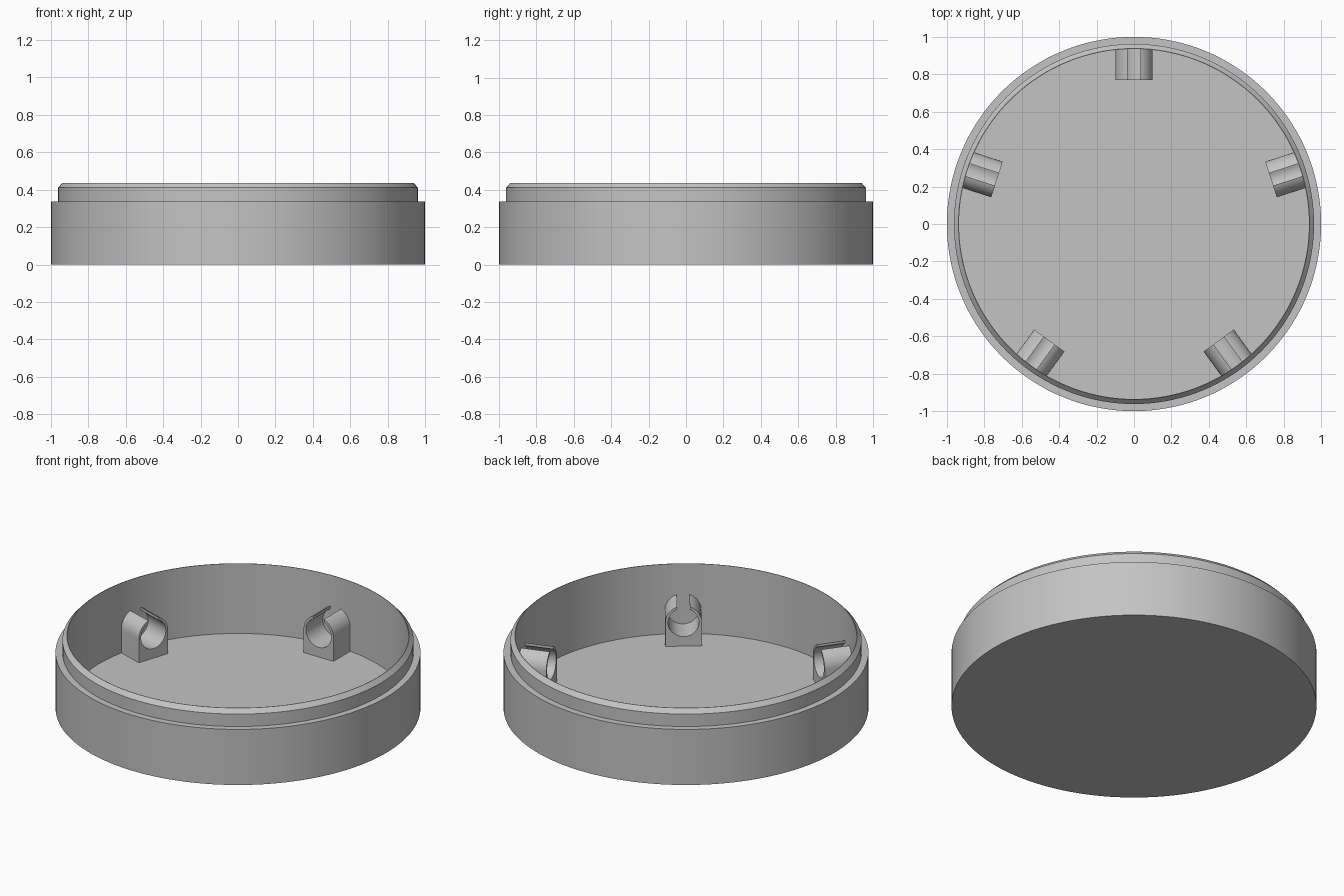
import bpy, bmesh, math
from mathutils import Matrix, Vector

cube = bpy.data.objects.get("Cube")
if cube:
    bpy.data.objects.remove(cube, do_unlink=True)

grey = bpy.data.materials.new("plain_grey")
grey.use_nodes = True
COLOUR = (0.55, 0.55, 0.55, 1)
grey.diffuse_color = COLOUR
grey.node_tree.nodes["Principled BSDF"].inputs["Base Color"].default_value = COLOUR


def finish(bm, name):
    bmesh.ops.recalc_face_normals(bm, faces=bm.faces)
    mesh = bpy.data.meshes.new(name)
    bm.to_mesh(mesh)
    bm.free()
    mesh.materials.append(grey)
    obj = bpy.data.objects.new(name, mesh)
    bpy.context.collection.objects.link(obj)
    bpy.ops.object.select_all(action='DESELECT')
    obj.select_set(True)
    bpy.context.view_layer.objects.active = obj
    bpy.ops.object.shade_smooth_by_angle(angle=math.radians(30))
    return obj


# Round tray: stepped wall with a chamfered lip, thin floor
FLOOR = 0.014
WALL = 0.935
profile = [(0, 0), (1, 0), (1, 0.336), (0.962, 0.336), (0.962, 0.411),
           (0.938, 0.437), (WALL, 0.437), (WALL, FLOOR), (0, FLOOR)]
bm = bmesh.new()
verts = [bm.verts.new((r, 0, z)) for r, z in profile]
edges = [bm.edges.new(pair) for pair in zip(verts, verts[1:])]
bmesh.ops.spin(bm, geom=verts + edges, cent=(0, 0, 0), axis=(0, 0, 1),
               angle=math.tau, steps=144, use_merge=True)
bmesh.ops.remove_doubles(bm, verts=bm.verts, dist=0.0005)
finish(bm, "round_tray")

# Slotted clip outline: square foot, round top, open bore
OUTER, BORE, SLOT, AXIS_Z = 0.1, 0.085, 0.035, 0.157


def arc(radius, start, end, steps):
    return [(radius * math.cos(start + (end - start) * i / steps),
             AXIS_Z + radius * math.sin(start + (end - start) * i / steps))
            for i in range(steps + 1)]


a_out = math.acos(SLOT / OUTER)
a_in = math.acos(SLOT / BORE)
outline = [(-OUTER, FLOOR - 0.004), (OUTER, FLOOR - 0.004)]
outline += arc(OUTER, 0, a_out, 12)
outline += arc(BORE, a_in, a_in - (math.pi + 2 * a_in), 40)
outline += arc(OUTER, math.pi - a_out, math.pi, 12)


# Five clips spaced evenly around the wall
for i in range(5):
    bm = bmesh.new()
    face = bm.faces.new([bm.verts.new((x, 0.77, z)) for x, z in outline])
    out = bmesh.ops.extrude_face_region(bm, geom=[face], use_keep_orig=True)
    moved = [g for g in out["geom"] if isinstance(g, bmesh.types.BMVert)]
    bmesh.ops.translate(bm, verts=moved, vec=Vector((0, 0.175, 0)))
    bm.transform(Matrix.Rotation(math.tau * i / 5, 4, 'Z'))
    finish(bm, f"slotted_clip_{i + 1}")
